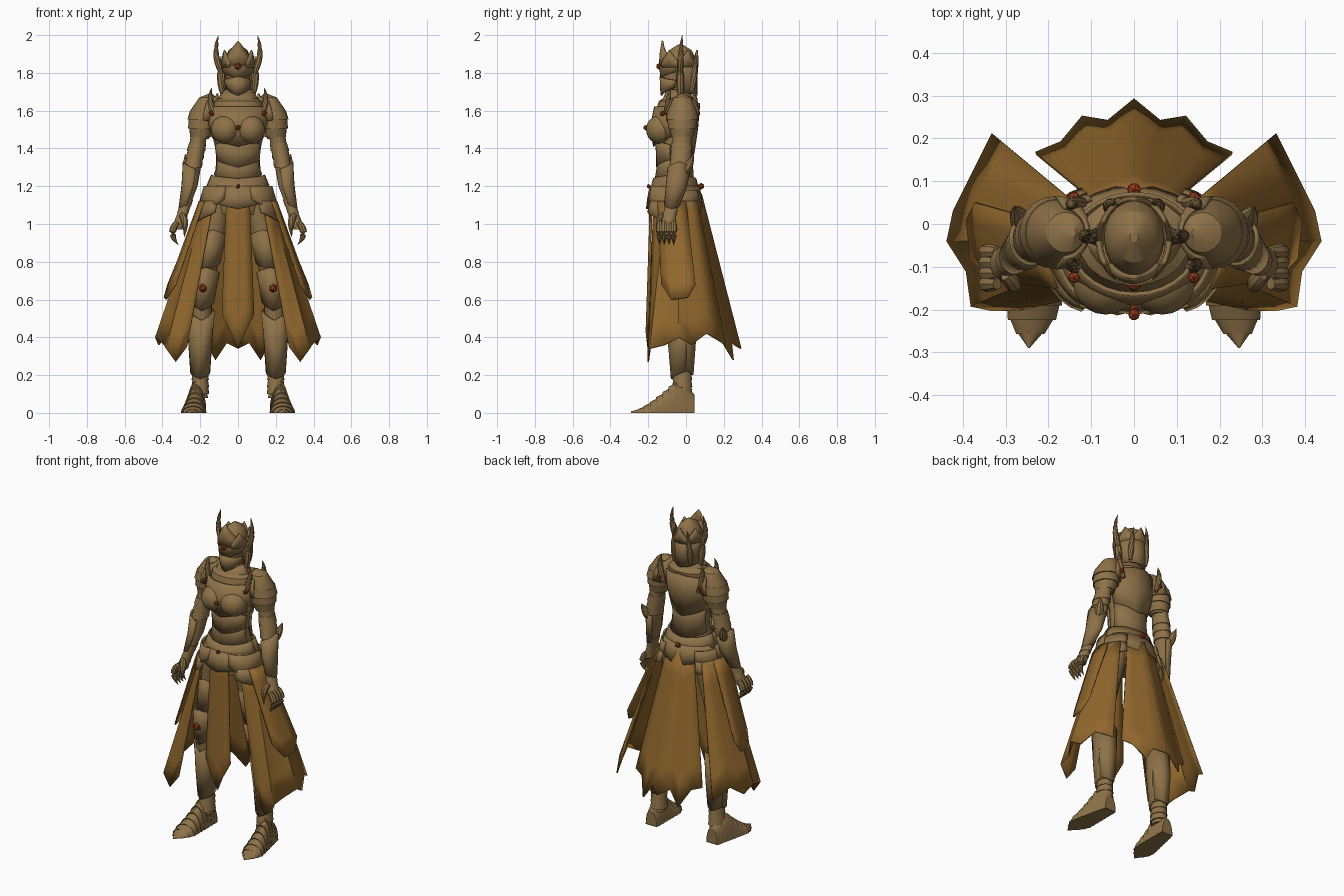
import bpy, bmesh, math
from mathutils import Vector

cube = bpy.data.objects.get("Cube")
if cube:
    bpy.data.objects.remove(cube)

FRONT, BACK, OUTER, INNER = -90, 90, 0, 180
parts = []


def material(name, red, green, blue):
    mat = bpy.data.materials.new(name)
    mat.use_nodes = True
    colour = (red, green, blue, 1)
    mat.diffuse_color = colour
    mat.node_tree.nodes["Principled BSDF"].inputs["Base Color"].default_value = colour
    return mat


armour = material("bronze armour", .27, .168, .066)
fabric = material("ochre cloth", .28, .135, .026)
ruby = material("red gem", .3, .04, .01)


class Profile:
    """Level elliptical sections, listed downwards as (x, y, z, radius)."""

    def __init__(self, depth, *sections):
        self.depth = depth
        self.sections = sections
        self.mirror = sections[0][0] > 0

    def ring(self, z, grow=1):
        """Centre and the two radii at height z."""
        for upper, lower in zip(self.sections, self.sections[1:]):
            if z >= lower[2]:
                break
        t = (upper[2] - z) / (upper[2] - lower[2])
        x, y, _, radius = [a + (b - a) * t for a, b in zip(upper, lower)]
        return x, y, z, radius * grow, radius * grow * self.depth


def finish(name, bm, mat, mirror, thickness=0):
    """Turn a bmesh into an object with its modifiers."""
    bmesh.ops.recalc_face_normals(bm, faces=bm.faces)
    mesh = bpy.data.meshes.new(name)
    bm.to_mesh(mesh)
    bm.free()
    mesh.materials.append(mat)
    obj = bpy.data.objects.new(name, mesh)
    bpy.context.collection.objects.link(obj)
    if mirror:
        obj.modifiers.new("Mirror", 'MIRROR')
    if thickness:
        solidify = obj.modifiers.new("Thickness", 'SOLIDIFY')
        solidify.thickness = thickness
        solidify.offset = 0
    parts.append(obj)


def skin(name, rows, mat, mirror, closed=False, thickness=0):
    """Surface over rows of points; closed rows become a capped solid."""
    bm = bmesh.new()
    grid = [[bm.verts.new(point) for point in row] for row in rows]
    for upper, lower in zip(grid, grid[1:]):
        for i in range(0 if closed else 1, len(upper)):
            bm.faces.new((upper[i - 1], upper[i], lower[i], lower[i - 1]))
    if closed:
        bm.faces.new(grid[0])
        bm.faces.new(grid[-1])
    finish(name, bm, mat, mirror, thickness)


def loop(x, y, z, width, depth, sides=20):
    angles = [math.tau * i / sides for i in range(sides)]
    return [(x + width * math.cos(a), y + depth * math.sin(a), z) for a in angles]


def solid(name, profile):
    rows = [loop(*profile.ring(section[2])) for section in profile.sections]
    skin(name, rows, armour, profile.mirror, closed=True)


def lames(name, profile, top, bottom, count, grow=1.0):
    """Stack of overlapping bands, each flared at its lower edge."""
    rows = []
    step = (top - bottom) / count
    for k in range(count):
        z = top - k * step
        rows += [loop(*profile.ring(z, grow)), loop(*profile.ring(z - step, grow * 1.1))]
    skin(name, rows, armour, profile.mirror, closed=True)


def plate(name, profile, top, bottom, grow, facing, spread=180, vee=.04, rise=0.0, flare=0.0):
    """Curved plate; vee points its lower edge, rise its upper edge."""
    rows = []
    for t in (0, .5, 1):
        x, y, z, width, depth = profile.ring(top + (bottom - top) * t, grow + flare * t)
        row = []
        for i in range(-6, 7):
            angle = math.radians(facing + spread * i / 12)
            lift = (1 - abs(i) / 6) * (rise * (1 - t) - vee * t)
            row.append((x + width * math.cos(angle), y + depth * math.sin(angle), z + lift))
        rows.append(row)
    skin(name, rows, armour, profile.mirror, thickness=.01)


def spike(name, base, bend, tip, radius, mirror=True):
    """Tapered tube along a quadratic curve."""
    base, bend, tip = Vector(base), Vector(bend), Vector(tip)
    rows = []
    for k in range(8):
        t = k / 7
        turn = (bend - base).lerp(tip - bend, t).to_track_quat('Z', 'Y')
        centre = base.lerp(bend, t).lerp(bend.lerp(tip, t), t)
        size = radius * math.sin(math.pi * (1 + 3 * t) / 4) + .001
        rows.append([centre + turn @ Vector(p) for p in loop(0, 0, 0, size, size, sides=8)])
    skin(name, rows, armour, mirror, closed=True)


def ball(name, centre, size, mat=armour, detail=3):
    bm = bmesh.new()
    bmesh.ops.create_icosphere(bm, subdivisions=detail, radius=size)
    bmesh.ops.translate(bm, verts=bm.verts, vec=centre)
    finish(name, bm, mat, centre[0] > 0)


def gem(name, x, y, z, size=.016):
    ball(name, (x, y, z), size, ruby, detail=1)


def cloth(name, start, end, bulge, hem):
    """Panel hanging from a bowed top edge down to a ragged hem."""
    start, end = Vector(start), Vector(end)
    top = []
    for i in range(len(hem)):
        t = i / (len(hem) - 1)
        top.append(start.lerp(end, t) + Vector((bulge * math.sin(math.pi * t), 0, 0)))
    rows = [[a.lerp(Vector(b), k / 6) for a, b in zip(top, hem)] for k in range(7)]
    skin(name, rows, fabric, True, thickness=.008)


# Body profiles
torso = Profile(.8, (0, -.04, 1.76, .045), (0, -.04, 1.69, .06), (0, -.04, 1.65, .13),
                (0, -.06, 1.55, .145), (0, -.06, 1.4, .11), (0, -.06, 1.3, .105),
                (0, -.06, 1.15, .16), (0, -.06, 1.05, .13))
collar = Profile(.85, (0, -.04, 1.72, .06), (0, -.05, 1.6, .15))
head = Profile(1.2, (0, -.03, 1.95, .01), (0, -.03, 1.92, .05), (0, -.03, 1.87, .07),
               (0, -.04, 1.8, .07), (0, -.06, 1.73, .055), (0, -.08, 1.68, .02))
helm = Profile(1.2, (0, -.03, 1.96, .05), (0, -.04, 1.85, .08), (0, -.03, 1.7, .07))
shoulder = Profile(1.05, (.145, -.02, 1.69, .01), (.16, -.02, 1.67, .045),
                   (.18, -.02, 1.6, .073), (.19, -.02, 1.53, .072), (.2, -.02, 1.45, .045))
arm = Profile(1.2, (.19, -.02, 1.6, .045), (.21, -.02, 1.45, .043), (.235, -.03, 1.32, .042),
              (.25, -.05, 1.2, .036), (.285, -.08, 1.08, .024), (.32, -.1, .97, .026))
leg = Profile(1.15, (.09, -.06, 1.13, .08), (.12, -.06, 1, .07), (.15, -.06, .85, .06),
              (.18, -.06, .7, .055), (.19, -.04, .6, .05), (.195, -.03, .5, .058),
              (.2, -.02, .4, .05), (.2, -.02, .2, .037), (.2, -.02, .08, .04))
hip = Profile(1.25, (.08, -.06, 1.2, .09), (.11, -.06, 1, .12))

for name, profile in (("torso", torso), ("head", head), ("arm", arm), ("leg", leg)):
    solid(name, profile)

# Torso armour
ball("breast_cup", (.066, -.135, 1.5), .077)
plate("chest_plate", torso, 1.62, 1.46, 1.1, FRONT, spread=160, vee=.05)
for top in (1.42, 1.34):
    plate("abdomen_plate", torso, top, top - .08, 1.08, FRONT, spread=150, rise=.03)
plate("back_plate", torso, 1.62, 1.42, 1.08, BACK, spread=150, vee=.05, rise=.02)
plate("lower_back_plate", torso, 1.42, 1.27, 1.05, BACK, spread=150, rise=.02)
for side, facing in (("front", FRONT), ("back", BACK)):
    plate(side + "_collar", collar, 1.71, 1.65, 1, facing, vee=.05)
    plate(side + "_belt", torso, 1.26, 1.19, 1.15, facing, vee=.05, rise=-.02)
    plate(side + "_fauld", torso, 1.2, 1.14, 1.12, facing, vee=.06, flare=.05)
gem("chest_gem", 0, -.212, 1.51, size=.015)
gem("front_belt_gem", 0, -.197, 1.2, size=.012)
gem("back_belt_gem", 0, .08, 1.2, size=.018)

# Helmet and pointed crown
plate("face_guard", head, 1.76, 1.72, 1.12, FRONT, rise=.02)
plate("visor", helm, 1.86, 1.81, 1.02, FRONT, rise=.04)
plate("neck_guard", helm, 1.85, 1.7, 1.02, BACK, spread=200, vee=.02)
plate("crown_front", helm, 1.89, 1.84, 1.05, FRONT, spread=100, vee=0, rise=.08)
for turn in (-30, 30, 90, 150, 210):
    plate("crown_point", helm, 1.86, 1.83, 1.05, turn, spread=60, vee=0, rise=.06)
spike("helmet_cheek_fin", (.075, -.03, 1.68), (.1, -.03, 1.78), (.09, -.03, 1.89), .02)
spike("helmet_horn", (.088, -.03, 1.8), (.135, -.03, 1.9), (.103, -.02, 2), .016)
spike("rear_helmet_fin", (.055, .03, 1.7), (.06, .05, 1.8), (.045, .05, 1.91), .016)
gem("forehead_gem", 0, -.138, 1.835, size=.02)

# Shoulder armour
solid("pauldron", shoulder)
lames("shoulder_lames", shoulder, 1.6, 1.46, 3, 1.02)
for side, y in (("front", -.1), ("back", .05)):
    gem(side + "_shoulder_gem", .14, y * 1.25, 1.585, size=.015)
    spike(side + "_shoulder_spike", (.12, y, 1.55), (.16, y, 1.66), (.14, y * .8, 1.72), .016)
plate("shoulder_crest", shoulder, 1.65, 1.55, 1.06, INNER, vee=.02, rise=.04)

# Arm armour and hands
lames("elbow_guard", arm, 1.43, 1.3, 3, 1.05)
spike("elbow_spike", (.25, -.02, 1.26), (.27, .02, 1.31), (.28, .04, 1.37), .025)
plate("vambrace", arm, 1.29, 1.1, 1.2, OUTER, spread=220, vee=.02, rise=.04)
lames("gauntlet", arm, 1.13, .98, 4, 1.15)
for k in range(4):
    y = -.14 + k * .025
    spike("finger", (.32, y, 1.01), (.375, y, .95), (.315, y, .89), .018)
spike("thumb", (.3, -.12, 1.05), (.27, -.15, 1.02), (.285, -.15, .93), .018)

# Leg armour
plate("thigh_plate", leg, .93, .8, 1.06, FRONT, spread=200, rise=.04)
plate("knee_guard", leg, .74, .6, 1.25, FRONT, spread=190, vee=.06, rise=.03)
plate("shin_greave", leg, .55, .22, 1.15, FRONT, spread=220, rise=-.06, flare=.1)
plate("calf_guard", leg, .53, .24, 1.2, BACK, spread=240, rise=.03)
lames("ankle_guard", leg, .25, .1, 4, 1.1)
gem("knee_gem", .187, -.136, .66, size=.024)

# Pointed feet with banded tops and flat soles
foot_rows = []
for k in range(11):
    t = k / 10
    width = .065 * min(.6 + .6 * t, 1, (4 - 4 * t) ** .8) + .002
    height = .16 * min(.6 + 2 * t, 1, (1.45 - 1.45 * t) ** 1.4) + .008
    for shrink in (1, .92):
        outline = loop(.21 + t * .036, 0, 0, width * shrink, height * shrink)
        y = .04 - t * .33 + (1 - shrink) * .05
        foot_rows.append([(px, y, max(0, pz)) for px, pz, _ in outline])
skin("foot", foot_rows, armour, True, closed=True)

# Layered hip plates
for drop in (0, .06):
    plate("hip_plate", hip, 1.18 - drop, 1.12 - drop, 1.03, OUTER, spread=160, vee=.06)
plate("front_hip_plate", hip, 1.2, 1.13, 1.08, (FRONT + OUTER) / 2, spread=110, vee=.06)

# Cloth skirt
cloth("front_panel", (0, -.19, 1.18), (.06, -.18, 1.18), 0,
      [(0, -.2, .34), (.04, -.21, .43), (.085, -.195, .52)])
cloth("back_panel", (0, .08, 1.16), (.09, .05, 1.16), 0,
      [(0, .29, .34), (.06, .24, .37), (.12, .25, .28), (.17, .19, .38), (.23, .165, .4)])
cloth("side_panel", (.13, -.17, 1.12), (.15, .06, 1.12), .05,
      [(.27, -.2, .35), (.33, -.2, .27), (.38, -.19, .34), (.39, -.11, .36),
       (.435, -.04, .4), (.42, .03, .36), (.38, .11, .42), (.33, .21, .36)])
cloth("side_overlay", (.18, -.15, 1.12), (.19, 0, 1.12), .02,
      [(.33, -.13, .68), (.38, -.08, .6), (.39, .01, .61), (.37, .05, .68)])

# Soft shading with crisp plate edges
bpy.ops.object.select_all(action='DESELECT')
for obj in parts:
    obj.select_set(True)
bpy.context.view_layer.objects.active = parts[0]
bpy.ops.object.shade_smooth_by_angle(angle=math.radians(32))
